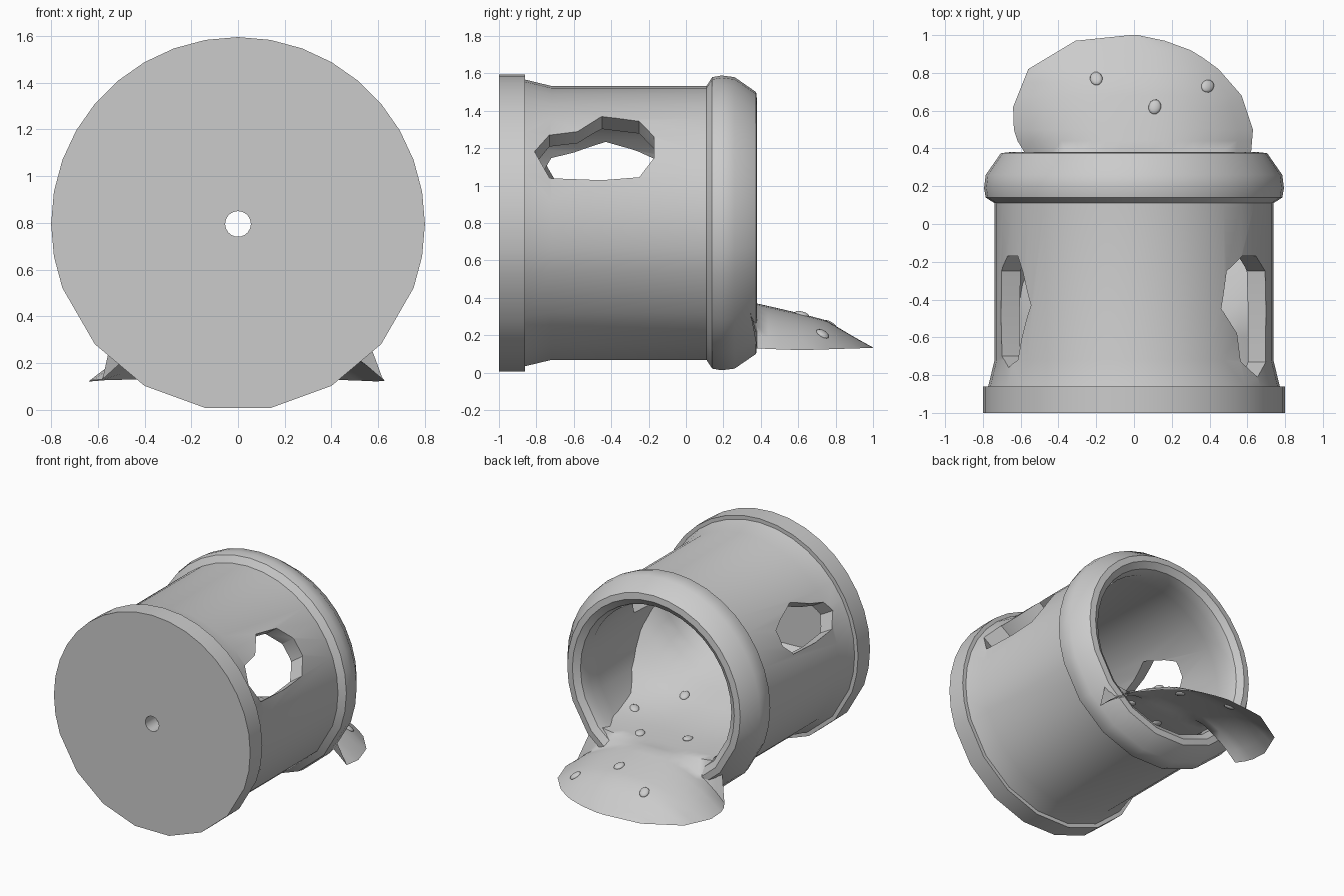
import bpy, bmesh, math
from mathutils import Vector

if "Cube" in bpy.data.objects:
    bpy.data.objects.remove(bpy.data.objects["Cube"])

CZ = 0.795  # height of the barrel axis


def make_object(name, bm):
    bmesh.ops.recalc_face_normals(bm, faces=bm.faces)
    mesh = bpy.data.meshes.new(name)
    bm.to_mesh(mesh)
    bm.free()
    ob = bpy.data.objects.new(name, mesh)
    bpy.context.collection.objects.link(ob)
    return ob


def activate(ob):
    bpy.ops.object.select_all(action='DESELECT')
    ob.select_set(True)
    bpy.context.view_layer.objects.active = ob


def smooth(ob, angle=35):
    activate(ob)
    bpy.ops.object.shade_smooth_by_angle(angle=math.radians(angle))


def lerp(points, y):
    for (y0, v0), (y1, v1) in zip(points, points[1:]):
        if y <= y1:
            return v0 + (v1 - v0) * max(0, (y - y0) / (y1 - y0))
    return points[-1][1]


# Barrel: closed (y, radius) profile turned around the y axis, coarser underneath
profile = [(-1, 0.055), (-1, 0.80), (-0.86, 0.80), (-0.86, 0.772), (-0.72, 0.738),
           (0.11, 0.738), (0.14, 0.785), (0.19, 0.794), (0.26, 0.785), (0.375, 0.705),
           (0.38, 0.66), (0.35, 0.615), (0.28, 0.595), (0.15, 0.62), (-0.88, 0.635),
           (-0.88, 0.055)]
angles = list(range(-20, 201, 10)) + [220, 240, 260, 280, 300, 320]
bm = bmesh.new()
rings = [[bm.verts.new((r * math.cos(math.radians(a)), y, CZ + r * math.sin(math.radians(a))))
          for y, r in profile] for a in angles]
for i, ring in enumerate(rings):
    nxt = rings[(i + 1) % len(rings)]
    for j in range(len(profile)):
        k = (j + 1) % len(profile)
        bm.faces.new((ring[j], ring[k], nxt[k], nxt[j]))
barrel = make_object("barrel", bm)

# Ragged side windows, given as outlines on the outer wall in (y, z)
right_hole = [(-0.81, 1.17), (-0.73, 1.27), (-0.58, 1.29), (-0.45, 1.37), (-0.25, 1.345),
              (-0.17, 1.26), (-0.17, 1.15), (-0.25, 1.045), (-0.45, 1.03), (-0.73, 1.04)]
left_hole = [(-0.76, 1.13), (-0.72, 1.20), (-0.60, 1.23), (-0.43, 1.29), (-0.26, 1.24),
             (-0.17, 1.2), (-0.17, 1.10), (-0.25, 1.02), (-0.5, 1.01), (-0.70, 1.03)]
for side, outline, deg in ((1, right_hole, 35), (-1, left_hole, 29)):
    a = math.radians(deg)
    bm = bmesh.new()
    loops = []
    for depth in (0.4, 1.0):
        loop = []
        for y, z in outline:
            t = 0.738 * math.sin(math.asin((z - CZ) / 0.738) - a)
            loop.append(bm.verts.new((side * (depth * math.cos(a) - t * math.sin(a)), y,
                                      CZ + depth * math.sin(a) + t * math.cos(a))))
        loops.append(loop)
        bm.faces.new(loop)
    for j in range(len(outline)):
        k = (j + 1) % len(outline)
        bm.faces.new((loops[0][j], loops[0][k], loops[1][k], loops[1][j]))
    cutter = make_object("window_cutter", bm)
    cutter.hide_render = True
    mod = barrel.modifiers.new("window", 'BOOLEAN')
    mod.operation = 'DIFFERENCE'
    mod.solver = 'EXACT'
    mod.object = cutter
    activate(barrel)
    bpy.ops.object.modifier_apply(modifier=mod.name)
    bpy.data.objects.remove(cutter)
smooth(barrel)

# Sand sheet: heaped inside the barrel, spilling out of the open end as a tongue
ridge = [(-0.9, 0.73), (-0.5, 0.54), (-0.1, 0.40), (0.3, 0.36), (0.38, 0.37),
         (0.6, 0.32), (0.75, 0.28), (0.9, 0.19), (1.0, 0.135)]
right_edge = [(0.38, 0.62), (0.5, 0.63), (0.68, 0.57), (0.84, 0.43), (0.92, 0.3),
              (0.975, 0.15), (1.0, 0.02)]
left_edge = [(0.38, 0.58), (0.47, 0.635), (0.62, 0.64), (0.82, 0.56), (0.97, 0.31),
             (1.0, 0.02)]


def sand_point(u, y):
    c = lerp(ridge, y)
    if y < 0.34:  # inside: meet the barrel wall, banked up at the sides
        bank = (0.36 if u > 0 else 0.12) * math.exp(-((y + 0.5) / 0.28) ** 2) + 0.04
        w = math.sqrt(0.65 ** 2 - (c + bank - CZ) ** 2)
        return Vector((u * w, y, c + bank * abs(u) ** 3))
    w = lerp(right_edge if u > 0 else left_edge, y)
    edge = lerp([(0.38, 0.13), (0.6, 0.12), (1.0, 0.133)], y)
    return Vector((u * w, y, edge + (c - edge) * (1 - abs(u) ** 2.4)))


rows = [-0.9, -0.75, -0.6, -0.5, -0.4, -0.25, -0.1, 0.1, 0.25, 0.33, 0.38, 0.44, 0.5, 0.62,
        0.68, 0.75, 0.82, 0.88, 0.92, 0.97, 1.0]
bm = bmesh.new()
grid = [[bm.verts.new(sand_point(i / 8, y)) for i in range(-8, 9)] for y in rows]
for r0, r1 in zip(grid, grid[1:]):
    for i in range(16):
        bm.faces.new((r0[i], r0[i + 1], r1[i + 1], r1[i]))
smooth(make_object("sand", bm), 60)

# Pebbles lying on the sand
for x, y in [(-0.2, 0.77), (0.11, 0.62), (0.39, 0.73), (0.42, 0.0), (0.22, 0.22),
             (-0.1, 0.12), (0.2, -0.27), (0.13, -0.75)]:
    w = sand_point(1 if x > 0 else -1, y).x
    u = abs(x / w) * (1 if x > 0 else -1)
    p = sand_point(u, y)
    du = sand_point(u + 0.02, y) - sand_point(u - 0.02, y)
    dy = sand_point(u, y + 0.02) - sand_point(u, y - 0.02)
    normal = du.cross(dy)
    bm = bmesh.new()
    bmesh.ops.create_uvsphere(bm, u_segments=12, v_segments=8, radius=1)
    bmesh.ops.scale(bm, verts=bm.verts, vec=(0.033, 0.041, 0.016))
    pebble = make_object("pebble", bm)
    pebble.location = p
    pebble.rotation_euler = normal.to_track_quat('Z', 'Y').to_euler()
    smooth(pebble, 60)
